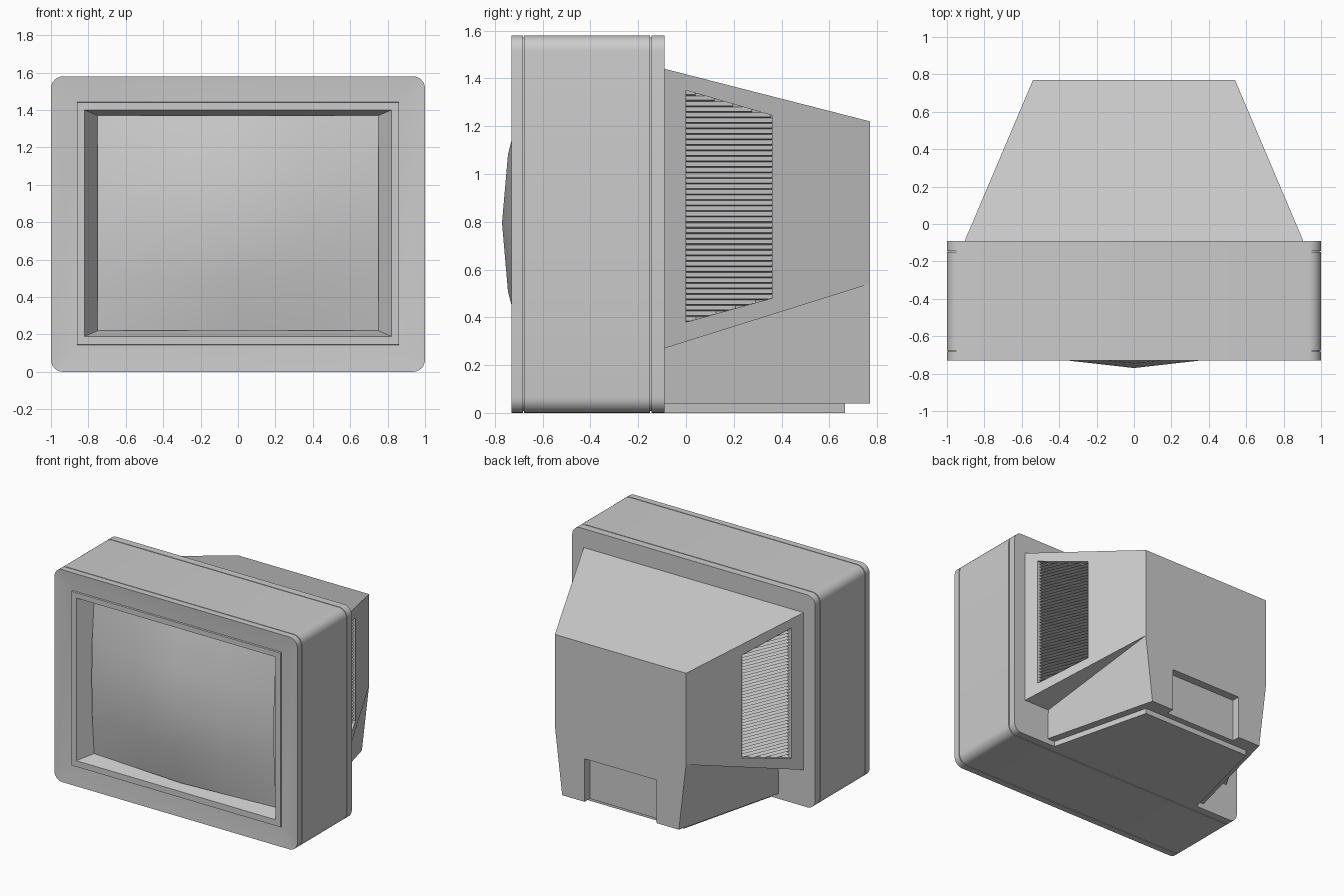
import bpy, bmesh, math
from mathutils import Vector

cube = bpy.data.objects.get("Cube")
if cube:
    bpy.data.objects.remove(cube, do_unlink=True)

grey = bpy.data.materials.new("casing grey")
grey.use_nodes = True
COLOUR = (0.6, 0.6, 0.6, 1)
grey.diffuse_color = COLOUR
grey.node_tree.nodes["Principled BSDF"].inputs["Base Color"].default_value = COLOUR


def finish(name, bm, smooth=False):
    bmesh.ops.remove_doubles(bm, verts=bm.verts, dist=1e-5)
    bmesh.ops.recalc_face_normals(bm, faces=bm.faces)
    mesh = bpy.data.meshes.new(name)
    bm.to_mesh(mesh)
    bm.free()
    ob = bpy.data.objects.new(name, mesh)
    bpy.context.collection.objects.link(ob)
    mesh.materials.append(grey)
    if smooth:
        bpy.ops.object.select_all(action='DESELECT')
        bpy.context.view_layer.objects.active = ob
        ob.select_set(True)
        bpy.ops.object.shade_smooth_by_angle(angle=math.radians(30))
    return ob


def loft(name, rings, cap_start=True, cap_end=True, smooth=False):
    """Bridge closed rings that all have the same number of points."""
    bm = bmesh.new()
    loops = [[bm.verts.new(p) for p in ring] for ring in rings]
    n = len(loops[0])
    for a, b in zip(loops, loops[1:]):
        for i in range(n):
            j = (i + 1) % n
            bm.faces.new((a[i], a[j], b[j], b[i]))
    if cap_start:
        bm.faces.new(loops[0])
    if cap_end:
        bm.faces.new(loops[-1])
    return finish(name, bm, smooth)


def rounded_rect(y, half, low, high, radius, steps=6):
    pts = []
    corners = ((1, high), (-1, high), (-1, low), (1, low))
    for k, (sx, z) in enumerate(corners):
        cx = sx * (half - radius)
        cz = z - radius if z == high else z + radius
        for i in range(steps + 1):
            a = math.pi / 2 * (k + i / steps)
            pts.append((cx + radius * math.cos(a), y, cz + radius * math.sin(a)))
    return pts


# Front housing: screen reveal, raised lip, dished face, two seams, rear face
def outer(y, inset=0):
    return rounded_rect(y, 1 - inset, inset, 1.58 - inset, 0.065 - inset)


rings = [
    rounded_rect(-0.62, 0.75, 0.22, 1.37, 0),
    rounded_rect(-0.73, 0.82, 0.19, 1.40, 0),
    rounded_rect(-0.73, 0.86, 0.145, 1.44, 0),
    rounded_rect(-0.718, 0.862, 0.143, 1.442, 0),
    outer(-0.73),
]
for seam in (-0.68, -0.148):
    rings += [outer(seam - 0.003), outer(seam - 0.003, 0.008),
              outer(seam + 0.003, 0.008), outer(seam + 0.003)]
rings.append(outer(-0.09))
loft("front_housing", rings, cap_start=False, smooth=True)

# Bulging screen glass
bm = bmesh.new()
bmesh.ops.create_grid(bm, x_segments=4, y_segments=4, size=1)
for v in bm.verts:
    u, w = abs(v.co.x), abs(v.co.y)
    y = -0.77 + 0.12 * u ** 1.5 + 0.1 * w * w - 0.07 * u * u * w * w
    v.co = Vector((v.co.x * 0.75, y, 0.795 + v.co.y * 0.575))
screen = finish("screen", bm, True)
if sum(p.normal.y for p in screen.data.polygons) > 0:
    screen.data.flip_normals()


# Tapered rear body with undercut lower sides
def section(y, profile):
    return [(x, y, z) for x, z in profile] + [(-x, y, z) for x, z in reversed(profile)]


body = loft("rear_body", [
    section(-0.09, [(0.905, 1.44), (0.905, 0.27), (0.695, 0.27), (0.70, 0.04)]),
    section(0.77, [(0.54, 1.22), (0.54, 0.54), (0.54, 0.54), (0.48, 0.04)]),
])


def cut(target, cutter):
    cutter.hide_render = True
    mod = target.modifiers.new("cut", 'BOOLEAN')
    mod.operation = 'DIFFERENCE'
    mod.solver = 'EXACT'
    mod.object = cutter
    bpy.ops.object.select_all(action='DESELECT')
    bpy.context.view_layer.objects.active = target
    target.select_set(True)
    bpy.ops.object.modifier_apply(modifier=mod.name)
    bpy.data.objects.remove(cutter, do_unlink=True)


# Connector notch in the back
cut(body, loft("notch_cutter", [
    section(y, [(0.295, 0.36), (0.295, -0.1)]) for y in (0.71, 0.9)]))


# Side vents: recess following the slanted wall, filled with louvres
def wall(y):
    return 0.905 - 0.4244 * (y + 0.09)


VENT = [(0, 0.38), (0.36, 0.48), (0.36, 1.245), (0, 1.35)]
DEPTH, LOUVRES = 0.045, 42
for side, label in ((1, "left"), (-1, "right")):
    cut(body, loft("vent_cutter", [
        [(side * (wall(y) + d), y, z) for y, z in VENT] for d in (-DEPTH, 0.1)]))
    bm = bmesh.new()
    pitch = 0.97 / LOUVRES
    for i in range(LOUVRES):
        low = 0.38 + i * pitch
        mid = low + pitch / 2
        reach = min(0.36, (mid - 0.38) / 0.278, (1.35 - mid) / 0.292)
        ends = []
        for y in (0, reach):
            ends.append([bm.verts.new((side * (wall(y) + d), y, low + z)) for d, z in
                         ((-DEPTH, 0), (-0.015, pitch * 0.2), (-DEPTH, pitch))])
        a, b = ends
        for j in range(3):
            k = (j + 1) % 3
            bm.faces.new((a[j], a[k], b[k], b[j]))
        bm.faces.new(a)
        bm.faces.new(b)
    finish(label + "_vent_louvres", bm)

# Base plate under the rear body
loft("base_plate", [
    section(-0.09, [(0.64, 0.04), (0.64, 0)]),
    section(0.665, [(0.45, 0.04), (0.45, 0)]),
])
